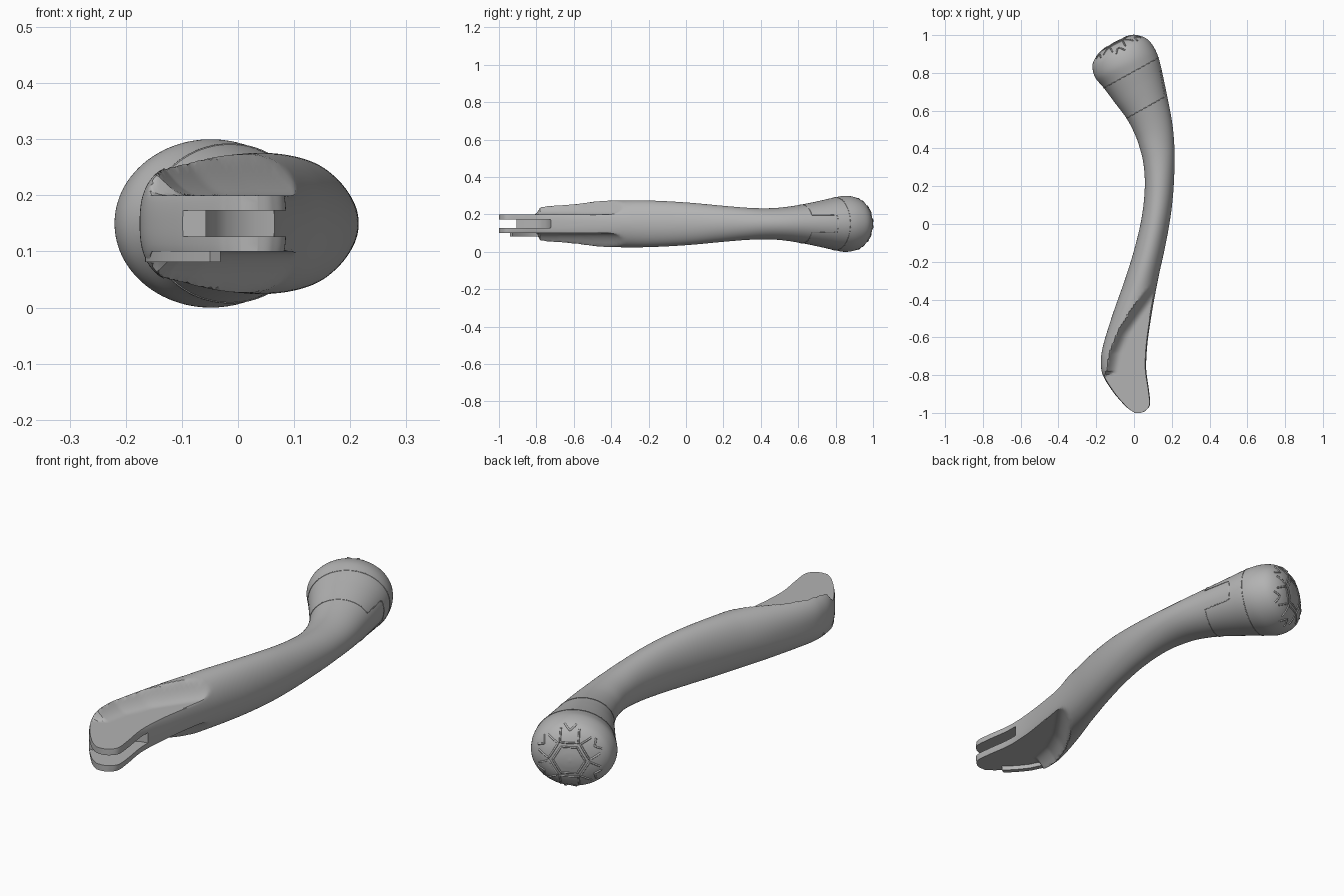
import bpy, bmesh, math
from mathutils import Vector
from mathutils.bvhtree import BVHTree

if "Cube" in bpy.data.objects:
    bpy.data.objects.remove(bpy.data.objects["Cube"])

ZC = 0.15      # height of the middle plane
SIDES = 96
STEPS = 10

grey = bpy.data.materials.new("grey")
grey.diffuse_color = (0.45, 0.45, 0.45, 1)
grey.use_nodes = True
grey.node_tree.nodes["Principled BSDF"].inputs["Base Color"].default_value = grey.diffuse_color

# Cross-sections: left x, left y, right x, right y, half height
SECTIONS = [
    (0.005, -1.0, 0.035, -1.0, .115), (-0.02, -0.985, 0.062, -0.988, .115),
    (-0.05, -0.96, 0.085, -0.955, .115), (-0.11, -0.89, 0.08, -0.88, .115),
    (-0.165, -0.80, 0.066, -0.78, .115), (-0.175, -0.72, 0.066, -0.70, .115),
    (-0.16, -0.63, 0.075, -0.60, .115), (-0.11, -0.47, 0.098, -0.45, .122),
    (-0.05, -0.30, 0.13, -0.28, .126), (0.0, -0.14, 0.165, -0.12, .122),
    (0.04, 0.03, 0.192, 0.03, .112), (0.057, 0.19, 0.208, 0.17, .098),
    (0.05, 0.32, 0.215, 0.33, .086), (0.025, 0.42, 0.212, 0.44, .083),
    (0.0, 0.485, 0.20, 0.55, .088), (-0.04, 0.56, 0.175, 0.68, .103),
    (-0.10, 0.64, 0.15, 0.80, .123), (-0.16, 0.72, 0.13, 0.88, .141),
    (-0.205, 0.775, 0.107, 0.933, .150), (-0.22, 0.83, 0.075, 0.975, .140),
    (-0.21, 0.87, 0.035, 0.995, .117), (-0.18, 0.907, -0.01, 0.998, .080),
    (-0.14, 0.94, -0.06, 0.983, .036), (-0.106, 0.962, -0.096, 0.967, .005),
]
LAST = len(SECTIONS) - 1
SEAM_A, SEAM_B = 15, 17

# Edge of the scooped flat: (y, x)
SCOOP = [(-0.82, -0.26), (-0.78, -0.17), (-0.68, -0.15), (-0.57, -0.10),
         (-0.47, -0.03), (-0.36, 0.05), (-0.26, 0.13)]


def section(t):
    """Smoothly interpolated cross-section."""
    i = min(int(t), LAST - 1)
    f = t - i
    p = [SECTIONS[min(max(i + k, 0), LAST)] for k in (-1, 0, 1, 2)]
    return [0.5 * (2 * b + (c - a) * f + (2 * a - 5 * b + 4 * c - d) * f ** 2
                   + (3 * b - a - 3 * c + d) * f ** 3) for a, b, c, d in zip(*p)]


def scoop_limit(x, y):
    """Half height left after the scoop, with a concave wall."""
    if y > SCOOP[-1][0]:
        return 1.0
    if y < SCOOP[0][0]:
        return 0.05
    for (y0, x0), (y1, x1) in zip(SCOOP, SCOOP[1:]):
        if y <= y1:
            d = (x - x0 - (x1 - x0) * (y - y0) / (y1 - y0)) * 0.78
            break
    if d < 0:
        return 1.0
    return 0.05 + 0.085 * max(0.0, 1 - d / 0.065) ** 2


def surface(t, a):
    lx, ly, rx, ry, h = section(t)
    n = 2 + 0.6 * min(1, max(0, (-0.35 - ly) / 0.35))
    c, s = math.cos(a), math.sin(a)
    c = math.copysign(abs(c) ** (2 / n), c)
    s = math.copysign(abs(s) ** (2 / n), s)
    x = (lx + rx) / 2 + c * (rx - lx) / 2
    y = (ly + ry) / 2 + c * (ry - ly) / 2
    lim = scoop_limit(x, y)
    return Vector((x, y, ZC + max(-lim, min(lim, h * s))))


def make_object(name, bm):
    bmesh.ops.recalc_face_normals(bm, faces=bm.faces)
    mesh = bpy.data.meshes.new(name)
    bm.to_mesh(mesh)
    bm.free()
    mesh.materials.append(grey)
    ob = bpy.data.objects.new(name, mesh)
    bpy.context.collection.objects.link(ob)
    return ob


def activate(ob):
    bpy.ops.object.select_all(action='DESELECT')
    ob.select_set(True)
    bpy.context.view_layer.objects.active = ob


def smooth(ob, angle):
    activate(ob)
    bpy.ops.object.shade_smooth_by_angle(angle=math.radians(angle))


def prism(name, outline, z0, z1):
    bm = bmesh.new()
    low = [bm.verts.new((x, y, z0)) for x, y in outline]
    top = [bm.verts.new((x, y, z1)) for x, y in outline]
    bm.faces.new(low[::-1])
    bm.faces.new(top)
    for i in range(len(low)):
        j = (i + 1) % len(low)
        bm.faces.new((low[i], low[j], top[j], top[i]))
    return make_object(name, bm)


def tubes(name, paths, radius):
    """Thin lines lying on the surface; paths are (points, closed)."""
    cu = bpy.data.curves.new(name, 'CURVE')
    cu.dimensions = '3D'
    cu.bevel_depth = radius
    cu.bevel_resolution = 1
    cu.use_fill_caps = True
    for pts, closed in paths:
        sp = cu.splines.new('POLY')
        sp.points.add(len(pts) - 1)
        for q, p in zip(sp.points, pts):
            q.co = (p[0], p[1], p[2], 1)
        sp.use_cyclic_u = closed
    cu.materials.append(grey)
    ob = bpy.data.objects.new(name, cu)
    bpy.context.collection.objects.link(ob)
    activate(ob)
    bpy.ops.object.convert(target='MESH')
    return ob


# Handle body: lofted from blade tip to knob
bm = bmesh.new()
rings = []
for k in range(LAST * STEPS + 1):
    rings.append([bm.verts.new(surface(k / STEPS, 2 * math.pi * (j + .5) / SIDES))
                  for j in range(SIDES)])
for r0, r1 in zip(rings, rings[1:]):
    for j in range(SIDES):
        m = (j + 1) % SIDES
        bm.faces.new((r0[j], r0[m], r1[m], r1[j]))
bm.faces.new(rings[0][::-1])
bm.faces.new(rings[-1])
bm.normal_update()
tree = BVHTree.FromBMesh(bm)
body = make_object("handle_body", bm)

# Slot that splits the blade into two jaws
slot = prism("slot_cutter", [
    (-0.25, -1.2), (0.25, -1.2), (0.25, -0.72), (0.08, -0.72), (0.03, -0.73),
    (-0.02, -0.755), (-0.048, -0.80), (-0.057, -0.84), (-0.057, -0.905),
    (-0.25, -0.905)], 0.127, 0.173)
slot.hide_render = True
mod = body.modifiers.new("slot", 'BOOLEAN')
mod.operation = 'DIFFERENCE'
mod.solver = 'EXACT'
mod.object = slot
activate(body)
bpy.ops.object.modifier_apply(modifier=mod.name)
bpy.data.objects.remove(slot)
smooth(body, 32)

# Small rail under the outer edge of the lower jaw
edge = [(-0.166, -0.73), (-0.165, -0.765), (-0.154, -0.805), (-0.132, -0.85),
        (-0.105, -0.885), (-0.075, -0.918), (-0.05, -0.94)]
inner = [(x + 0.019, y + 0.012) for x, y in edge]
rail = prism("jaw_rail", edge + inner[::-1], 0.081, 0.107)
smooth(rail, 32)

# Seams around the neck: one plain ring, one with a tab on the right
N = 160
ring_pts, tab_pts = [], []
for k in range(N):
    a = 2 * math.pi * k / N - math.pi
    ring_pts.append(surface(SEAM_B, a))
    tab = min(1, max(0, (0.46 - abs(a)) / 0.08))
    tab_pts.append(surface(SEAM_A + 1.15 * tab, a))
tubes("neck_seams", [(ring_pts, True), (tab_pts, True)], 0.0018)

# Honeycomb lines on the knob end, projected along the knob axis
axis = Vector((-0.47, 0.88, 0)).normalized()
side = Vector((axis.y, -axis.x, 0))
pole = Vector((-0.10, 0.965, ZC))


def project(polar, closed):
    flat = [(r * math.cos(math.radians(d)), r * math.sin(math.radians(d)))
            for r, d in polar]
    if closed:
        flat.append(flat[0])
    out = []
    for (p0, q0), (p1, q1) in zip(flat, flat[1:]):
        for k in range(8):
            f = k / 7
            start = (pole + axis * 0.5 + side * (p0 + (p1 - p0) * f)
                     + Vector((0, 0, q0 + (q1 - q0) * f)))
            hit = tree.ray_cast(start, -axis)[0]
            if hit and (not out or (hit - out[-1]).length > 1e-4):
                out.append(hit)
    if closed:
        out.pop()
    return out, closed


lines = [project([(0.066, 60 * k) for k in range(6)], True)]
for k in range(6):
    d = 60 * k + 30
    lines.append(project([(0.128, d - 17), (0.083, d - 27),
                          (0.083, d + 27), (0.128, d + 17)], False))
    lines.append(project([(0.138, d - 10), (0.118, d), (0.138, d + 10)], False))
tubes("knob_pattern", lines, 0.004)
